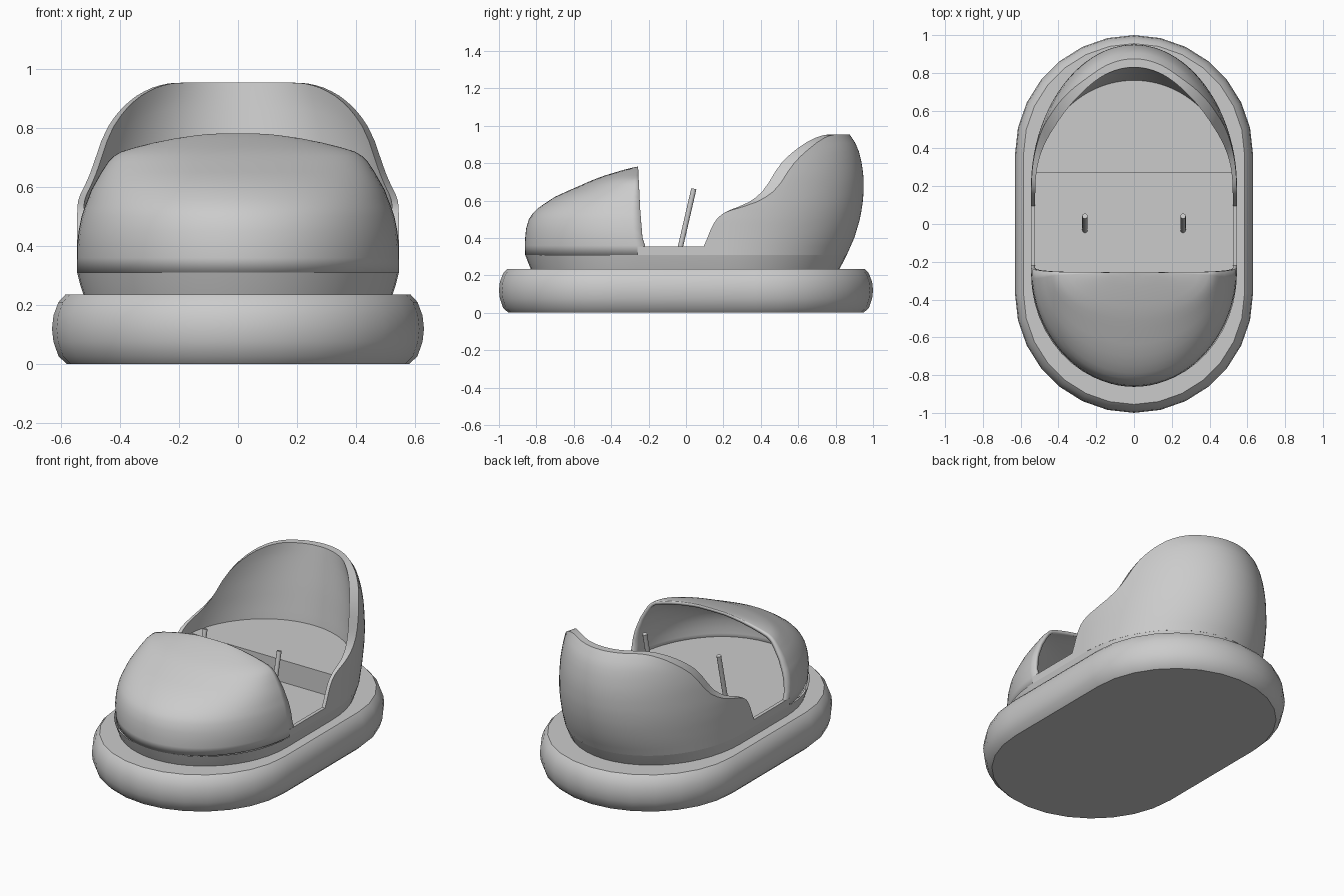
import bpy, bmesh, math
from mathutils import Vector

if "Cube" in bpy.data.objects:
    bpy.data.objects.remove(bpy.data.objects["Cube"])


def interp(table, x, col=1):
    """Linear lookup of a column in a sorted table."""
    if x <= table[0][0]:
        return table[0][col]
    for a, b in zip(table, table[1:]):
        if x <= b[0]:
            t = (x - a[0]) / (b[0] - a[0])
            return a[col] + (b[col] - a[col]) * t
    return table[-1][col]


def loft(name, rows, closed=True, caps=False, loop_rows=False, angle=35):
    """Skin a list of equal-length point rows."""
    bm = bmesh.new()
    vs = [[bm.verts.new(p) for p in r] for r in rows]
    n = len(rows[0])
    pairs = list(zip(vs, vs[1:]))
    if loop_rows:
        pairs.append((vs[-1], vs[0]))
    for a, b in pairs:
        for i in range(n if closed else n - 1):
            j = (i + 1) % n
            bm.faces.new((a[i], a[j], b[j], b[i]))
    if caps:
        bm.faces.new(vs[0])
        bm.faces.new(vs[-1])
    bmesh.ops.remove_doubles(bm, verts=bm.verts, dist=1e-5)
    bmesh.ops.recalc_face_normals(bm, faces=bm.faces)
    me = bpy.data.meshes.new(name)
    bm.to_mesh(me)
    bm.free()
    ob = bpy.data.objects.new(name, me)
    bpy.context.collection.objects.link(ob)
    for o in bpy.context.selected_objects:
        o.select_set(False)
    ob.select_set(True)
    bpy.context.view_layer.objects.active = ob
    bpy.ops.object.shade_smooth_by_angle(angle=math.radians(angle))
    return ob


def oval(z, w, front, back, cf=-0.26, cb=0.2, seg=24):
    """Closed outline: half ellipse at each end, straight sides."""
    pts = []
    for i in range(seg + 1):
        t = math.pi * i / seg
        pts.append((w * math.cos(t), cb + (back - cb) * math.sin(t), z))
    for i in range(seg + 1):
        t = math.pi * i / seg
        pts.append((-w * math.cos(t), cf + (front - cf) * math.sin(t), z))
    return pts


# Rubber bumper ring with flat top and bottom
profile = [(.05, 0), (.022, .027), (.005, .075), (0, .12), (.005, .165), (.022, .21), (.045, .235)]
loft("bumper", [oval(z, .63 - d, -1 + d, 1 - d, -.37, .37, 14) for d, z in profile], caps=True)

# Tapered skirt under the body
loft("body_skirt", [oval(.23, .522, -.828, .818), oval(.27, .535, -.845, .84), oval(.31, .545, -.86, .86)])

# Floor of the cockpit
loft("floor", [oval(.30, .53, -.835, .80), oval(.34, .53, -.835, .80)], caps=True)

# Hood: half-ellipse levels (z, half width, depth) with a slanted rear opening
levels = [(.31, .545, .60), (.36, .545, .602), (.4, .545, .60), (.45, .54, .595), (.5, .53, .58),
          (.53, .52, .56), (.56, .508, .53), (.59, .497, .487), (.62, .48, .44), (.65, .463, .375),
          (.685, .44, .295), (.705, .42, .25), (.72, .395, .212), (.735, .345, .17), (.75, .285, .12),
          (.765, .21, .07), (.775, .14, .03), (.78, .09, .005), (.781, 0, 0)]
opening = [(.31, -.21), (.36, -.22), (.40, -.233), (.55, -.245), (.78, -.256)]
rows = []
for z, w, d in levels:
    c = interp(opening, z)
    depth = max(0, d + c + .26)
    rows.append([(w * math.cos(math.pi * i / 40), c - depth * math.sin(math.pi * i / 40), z)
                 for i in range(41)])
hood = loft("hood", rows, closed=False)
mod = hood.modifiers.new("wall", 'SOLIDIFY')
mod.thickness = .02
mod.offset = -1

# Rear shell: side height curve, outer wall (z, half width, back y), inner wall (z, back y)
height = [(-.21, .355), (.095, .355), (.11, .39), (.13, .44), (.15, .48), (.17, .508), (.21, .54),
          (.3, .565), (.4, .6), (.47, .65), (.52, .71), (.56, .78), (.6, .825), (.65, .87),
          (.7, .91), (.74, .935), (.77, .948), (.80, .953)]
outer = [(.31, .545, .86), (.4, .545, .90), (.5, .545, .93), (.58, .542, .944), (.65, .535, .95),
         (.73, .527, .949), (.8, .515, .94), (.86, .502, .925), (.9, .49, .91), (.93, .476, .893),
         (.955, .46, .873)]
inner = [(.31, .745), (.48, .76), (.7, .79), (.955, .83)]
CB = .2


def wall_point(side, t, z, inside):
    """t < 0: straight side at y = CB + t, otherwise an angle from the side to the back."""
    w = interp(outer, z) - (.022 if inside else 0)
    back = interp(inner, z) if inside else interp(outer, z, 2)
    if t < 0:
        return (side * w, CB + t, z)
    return (side * w * math.cos(t), CB + (back - CB) * math.sin(t), z)


straight = [-.46, -.43, -.35, -.2, -.105, -.09, -.07, -.05, -.03, -.015]
half = straight + [math.pi / 2 * i / 26 for i in range(27)]
path = [(1, t) for t in half] + [(-1, t) for t in reversed(half[:-1])]
columns = []
for side, t in path:
    top = .5
    for _ in range(25):
        top = interp(height, wall_point(side, t, top, False)[1])
    zs = [.31 + (top - .31) * k / 14 for k in range(15)]
    columns.append([wall_point(side, t, z, False) for z in zs] +
                   [wall_point(side, t, z, True) for z in reversed(zs)])
loft("rear_shell", columns, caps=True)

# Bench seat with straight front edge and rounded back
arc = [math.pi * i / 32 for i in range(33)]
seat_outline = [(.53 * math.cos(t), max(.27, .2 + .575 * math.sin(t))) for t in arc]
seat_outline = [(x, y) for x, y in seat_outline if y > .27]
seat_outline = [(.525, .27)] + seat_outline + [(-.525, .27)]
loft("seat", [[(x, y, z) for x, y in seat_outline] for z in (.33, .48)], caps=True)

# Pair of slanted control rods
for side, label in ((1, "right"), (-1, "left")):
    a, b = Vector((side * .26, -.035, .33)), Vector((side * .26, .042, .663))
    bpy.ops.mesh.primitive_cylinder_add(vertices=12, radius=.014, depth=(b - a).length, location=(a + b) / 2)
    rod = bpy.context.object
    rod.name = "control_rod_" + label
    rod.rotation_euler = (b - a).to_track_quat('Z', 'Y').to_euler()
    bpy.ops.object.shade_smooth_by_angle(angle=math.radians(40))
